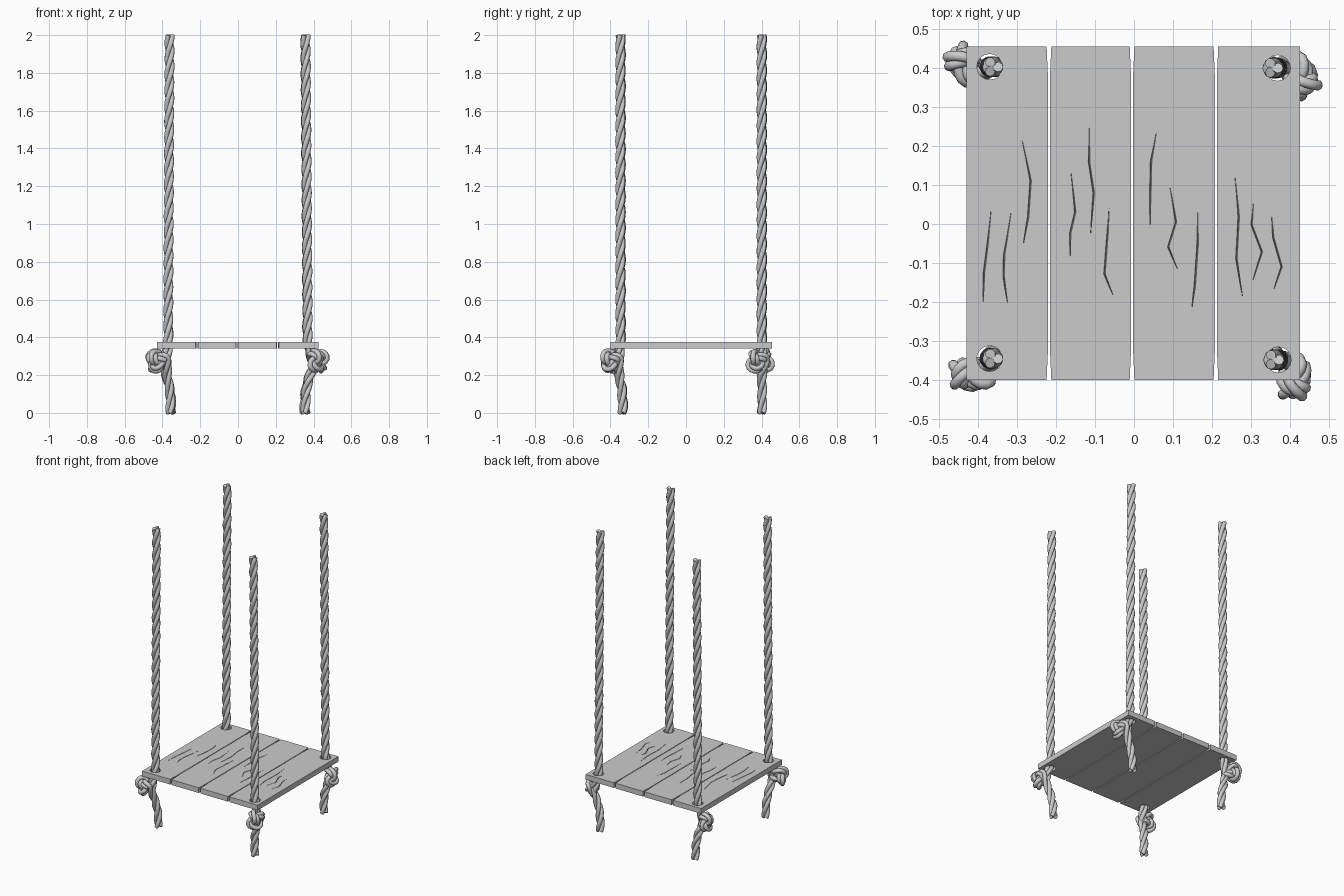
import bpy, bmesh, random
from math import sin, cos, pi, radians
from mathutils import Vector, Quaternion

if "Cube" in bpy.data.objects:
    bpy.data.objects.remove(bpy.data.objects["Cube"])

random.seed(4)
Z0, Z1, Y0, Y1 = 0.34, 0.375, -0.40, 0.455


def mesh_object(name, bm):
    bmesh.ops.recalc_face_normals(bm, faces=bm.faces)
    me = bpy.data.meshes.new(name)
    bm.to_mesh(me)
    bm.free()
    ob = bpy.data.objects.new(name, me)
    bpy.context.collection.objects.link(ob)
    return ob


def activate(ob):
    bpy.ops.object.select_all(action='DESELECT')
    ob.select_set(True)
    bpy.context.view_layer.objects.active = ob


def prism(bm, outline, z0, z1):
    low = [bm.verts.new((x, y, z0)) for x, y in outline]
    face = bm.faces.new(low)
    top = bmesh.ops.extrude_face_region(bm, geom=[face])
    for v in top['geom']:
        if isinstance(v, bmesh.types.BMVert):
            v.co.z = z1


def crack(bm, pts):
    # thin V-shaped wedge following a polyline
    rows = []
    for i, (x, y) in enumerate(pts):
        w = 0.0006 if i in (0, len(pts) - 1) else 0.003
        rows.append([bm.verts.new(c) for c in (
            (x - w, y, Z1 + 0.004), (x + w, y, Z1 + 0.004), (x, y, Z1 - 0.008))])
    for a, b in zip(rows, rows[1:]):
        for k in range(3):
            j = (k + 1) % 3
            bm.faces.new((a[k], a[j], b[j], b[k]))
    bm.faces.new(rows[0])
    bm.faces.new(rows[-1])


# rope positions at the seat, with the angle each knot points
ROPES = {
    'front_left': (-0.37, -0.345, 180),
    'front_right': (0.37, -0.348, 270),
    'back_right': (0.368, 0.40, 300),
    'back_left': (-0.37, 0.403, 135),
}

# seat planks, gaps widened towards the ends
edges = [-0.43, -0.218, -0.005, 0.21, 0.425]
planks = []
for i in range(4):
    a, b = edges[i], edges[i + 1]
    ga, gb = (0.0 if i == 0 else 0.0025), (0.0 if i == 3 else 0.0025)
    na, nb = ga * 1.4, gb * 1.4
    bm = bmesh.new()
    prism(bm, [(a + ga + na, Y0), (b - gb - nb, Y0), (b - gb, Y0 + 0.08),
               (b - gb, Y1 - 0.08), (b - gb - nb, Y1), (a + ga + na, Y1),
               (a + ga, Y1 - 0.08), (a + ga, Y0 + 0.08)], Z0, Z1)
    planks.append(mesh_object('seat_plank_%d' % (i + 1), bm))

# cutter: rope holes and wood cracks
bm = bmesh.new()
for x, y, _ in ROPES.values():
    prism(bm, [(x + 0.033 * cos(k * pi / 8), y + 0.033 * sin(k * pi / 8))
               for k in range(16)], Z0 - 0.05, Z1 + 0.05)
for i in range(4):
    for k in range(3):
        x = edges[i] + 0.055 + 0.05 * k
        y = random.uniform(-0.26, 0.0)
        pts = []
        for s in range(4):
            pts.append((x + random.uniform(-0.014, 0.014), y))
            y += random.uniform(0.05, 0.11)
        crack(bm, pts)
cutter = mesh_object('seat_cutter', bm)
cutter.hide_render = True
for p in planks:
    m = p.modifiers.new('cuts', 'BOOLEAN')
    m.operation, m.solver, m.object = 'DIFFERENCE', 'EXACT', cutter
    activate(p)
    bpy.ops.object.modifier_apply(modifier=m.name)
bpy.data.objects.remove(cutter)


def smooth_path(pts, step):
    # Catmull-Rom curve sampled at even spacing
    dense = []
    p = [2 * pts[0] - pts[1]] + pts + [2 * pts[-1] - pts[-2]]
    for a, b, c, d in zip(p, p[1:], p[2:], p[3:]):
        for k in range(20):
            t = k / 20
            dense.append(0.5 * (2 * b + (c - a) * t + (2 * a - 5 * b + 4 * c - d) * t * t
                                + (3 * b - a - 3 * c + d) * t ** 3))
    dense.append(pts[-1])
    out, carry = [dense[0]], 0.0
    for a, b in zip(dense, dense[1:]):
        seg = (b - a).length
        pos = step - carry
        while pos <= seg:
            out.append(a.lerp(b, pos / seg))
            pos += step
        carry = seg - (pos - step)
    out.append(pts[-1])
    return out


def rope(name, x, y, angle):
    u = Vector((cos(radians(angle)), sin(radians(angle)), 0))
    n = Vector((-u.y, u.x, 0))
    up = Vector((0, 0, 1))
    base = Vector((x, y, 0))
    lean = Vector((-0.012 if x > 0 else 0.008, 0.0, 0))
    # straight run, overhand knot, loose tail
    pts = [base + lean * ((z - 0.38) / 1.62) + up * z
           for z in [2 - 0.135 * k for k in range(13)]]
    centre = base + u * 0.05 + n * 0.04 + up * 0.275
    for k in range(25):
        t = pi / 3 + 0.22 + (2 * pi - 0.44) * k / 24
        px, py = sin(t) + 2 * sin(2 * t), cos(t) - 2 * cos(2 * t)
        # turn the trefoil so one lobe faces the rope
        r = pi - pi / 6
        a, b = px * cos(r) - py * sin(r), px * sin(r) + py * cos(r)
        pts.append(centre + u * a * 0.015 + up * b * 0.015 + n * sin(3 * t) * 0.02)
    tail = base - u * 0.012 - n * 0.012
    pts += [base + u * 0.004 + n * 0.012 + up * 0.2, tail.lerp(base, 0.4) + up * 0.12,
            tail + up * 0.05, tail]
    path = smooth_path(pts, 0.011)

    cu = bpy.data.curves.new(name, 'CURVE')
    cu.dimensions = '3D'
    cu.bevel_depth, cu.bevel_resolution, cu.use_fill_caps = 0.0135, 2, True
    strands = [[], [], []]
    side, old = Vector((1, 0, 0)), None
    for i, p in enumerate(path):
        t = (path[min(i + 1, len(path) - 1)] - path[max(i - 1, 0)]).normalized()
        if old:
            side = old.rotation_difference(t) @ side
        old = t
        for s in range(3):
            q = Quaternion(t, 2 * pi * (i * 0.011 / 0.25 + s / 3))
            strands[s].append(p + q @ side * 0.0132)
    for st in strands:
        sp = cu.splines.new('POLY')
        sp.points.add(len(st) - 1)
        for v, p in zip(sp.points, st):
            v.co = (p.x, p.y, max(p.z, 0.0), 1)
    ob = bpy.data.objects.new(name, cu)
    bpy.context.collection.objects.link(ob)
    activate(ob)
    bpy.ops.object.convert(target='MESH')
    bpy.ops.object.shade_smooth_by_angle(angle=radians(50))


# four twisted ropes
for corner, (x, y, a) in ROPES.items():
    rope('rope_' + corner, x, y, a)
